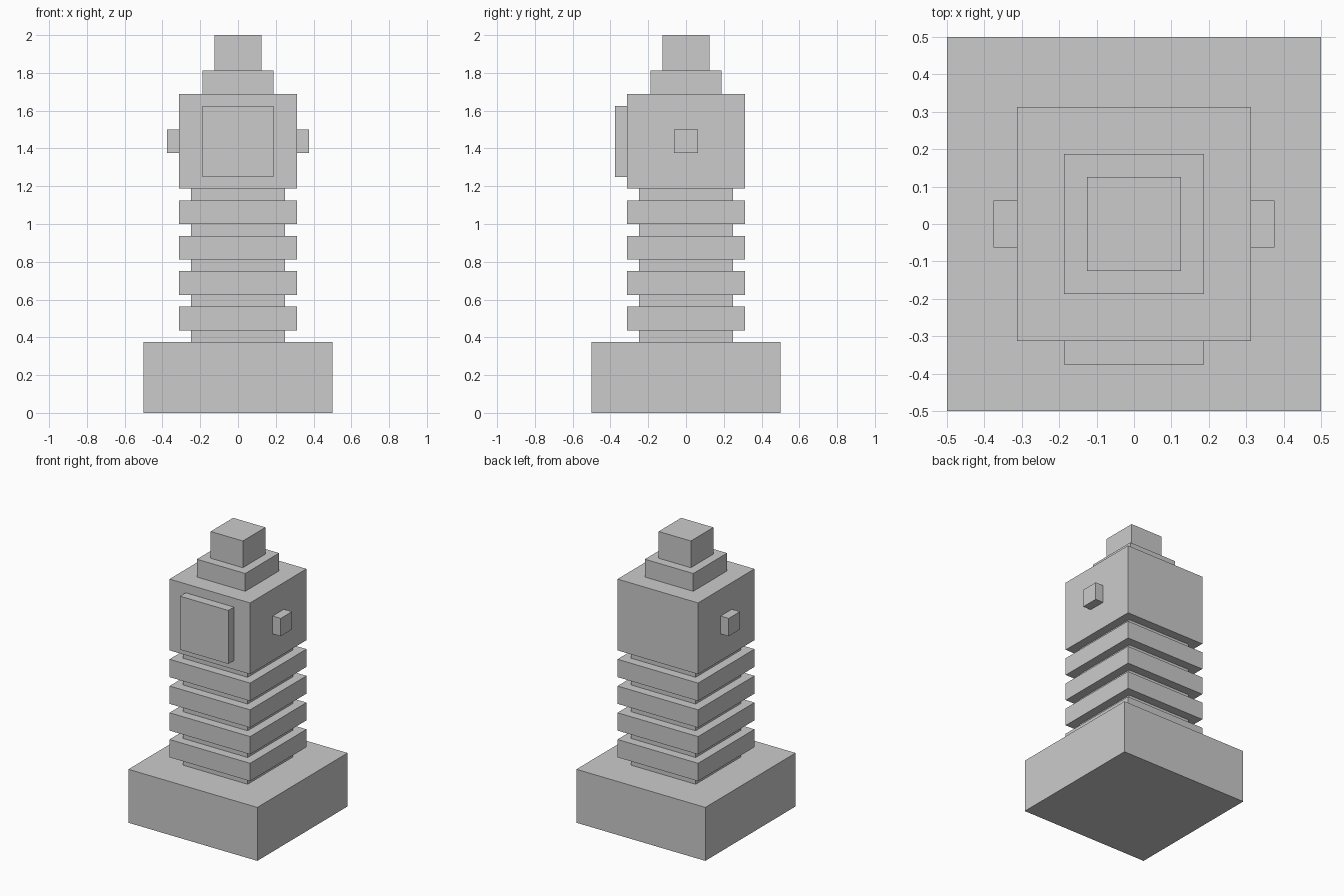
import bpy

if "Cube" in bpy.data.objects:
    bpy.data.objects.remove(bpy.data.objects["Cube"])

U = 1 / 16  # the model sits on a sixteenth-unit grid


def box(name, x, y, z):
    """Box spanning (min, max) ranges given in grid units."""
    spans = (x, y, z)
    bpy.ops.mesh.primitive_cube_add(size=1, location=[(a + b) / 2 * U for a, b in spans])
    ob = bpy.context.object
    ob.name = name
    ob.scale = [(b - a) * U for a, b in spans]
    bpy.ops.object.transform_apply(location=False, rotation=False, scale=True)
    return ob


def tier(name, half, z0, z1):
    """Square block centred on the vertical axis."""
    return box(name, (-half, half), (-half, half), (z0, z1))


# Base and central column
tier("base", 8, 0, 6)
tier("column", 4, 6, 19)

# Stacked collars around the column
for i in range(4):
    tier(f"collar_{i + 1}", 5, 7 + 3 * i, 9 + 3 * i)

# Head block with stepped top
tier("head", 5, 19, 27)
tier("cap", 3, 27, 29)
tier("finial", 2, 29, 32)

# Raised front panel and side studs
box("front_panel", (-3, 3), (-6, -5), (20, 26))
for side, x in (("left", (-6, -5)), ("right", (5, 6))):
    box(f"{side}_stud", x, (-1, 1), (22, 24))
